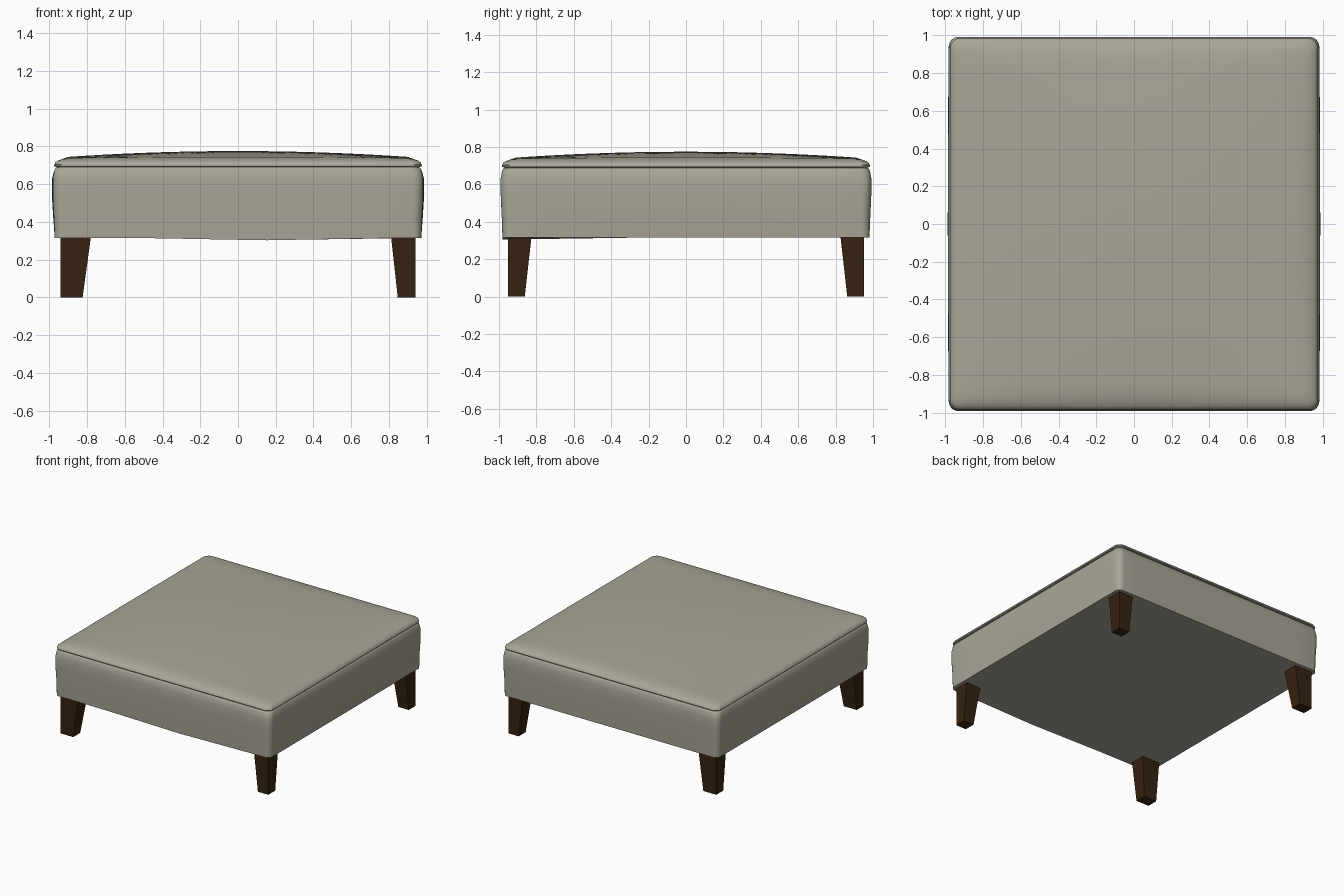
import bpy, bmesh, math

if "Cube" in bpy.data.objects:
    bpy.data.objects.remove(bpy.data.objects["Cube"], do_unlink=True)


def material(name, colour):
    m = bpy.data.materials.new(name)
    m.use_nodes = True
    m.diffuse_color = colour
    m.node_tree.nodes["Principled BSDF"].inputs["Base Color"].default_value = colour
    return m


fabric = material("beige upholstery", (0.40, 0.375, 0.31, 1))
wood = material("dark brown wood", (0.036, 0.016, 0.005, 1))
HALF_X, HALF_Y = 0.985, 0.995


def outline(inset, radius, sides=12, arc=6):
    """Rounded rectangle, counter-clockwise, with points along its straight sides."""
    hx, hy = HALF_X - inset, HALF_Y - inset
    arcs = []
    for k, (sx, sy) in enumerate([(1, 1), (-1, 1), (-1, -1), (1, -1)]):
        cx, cy = sx * (hx - radius), sy * (hy - radius)
        angles = [math.pi / 2 * (k + i / arc) for i in range(arc + 1)]
        arcs.append([(cx + radius * math.cos(a), cy + radius * math.sin(a)) for a in angles])
    points = []
    for k in range(4):
        (ax, ay), (bx, by) = arcs[k][-1], arcs[(k + 1) % 4][0]
        points += arcs[k]
        points += [(ax + (bx - ax) * i / sides, ay + (by - ay) * i / sides)
                   for i in range(1, sides)]
    return points


def loft(name, rings, mat, angle):
    """Skin closed rings of 3D points and cap both ends."""
    bm = bmesh.new()
    loops = [[bm.verts.new(p) for p in ring] for ring in rings]
    for low, high in zip(loops, loops[1:]):
        for i in range(len(low)):
            j = (i + 1) % len(low)
            bm.faces.new((low[i], low[j], high[j], high[i]))
    bm.faces.new(loops[0][::-1])
    bm.faces.new(loops[-1])
    bmesh.ops.recalc_face_normals(bm, faces=bm.faces)
    mesh = bpy.data.meshes.new(name)
    bm.to_mesh(mesh)
    bm.free()
    mesh.materials.append(mat)
    obj = bpy.data.objects.new(name, mesh)
    bpy.context.collection.objects.link(obj)
    mesh.shade_smooth()
    mesh.set_sharp_from_angle(angle=math.radians(angle))
    return obj


def band(inset, z, radius=0.05, bulge=0.0):
    """Ring whose long left and right sides swell outwards."""
    return [(x * (1 + bulge * (1 - y * y)), y, z) for x, y in outline(inset, radius)]


# Upholstered box, with its front lower edge sagging a little
hem = [(x, y, z - 0.013 * max(0, 1 - abs(x - 0.15) / 0.7) * max(0, -y))
       for x, y, z in band(0.014, 0.315, 0.04)]
loft("upholstered_box", [
    hem,
    band(0.010, 0.42, bulge=0.004),
    band(0.004, 0.55, bulge=0.006),
    band(0.004, 0.63, bulge=0.004),
    band(0.012, 0.675),
    band(0.020, 0.687),
    band(0.032, 0.692),
], fabric, 40)


# Padded top, domed towards the middle
def crown(inset, radius):
    return [(x, y, 0.737 + 0.038 * max(0, 1 - x * x) * max(0, 1 - y * y))
            for x, y in outline(inset, radius)]


rim = [band(0.034, 0.686), band(0.018, 0.692), band(0.012, 0.703), band(0.017, 0.714),
       band(0.030, 0.724), band(0.055, 0.733)]
loft("padded_top", rim + [crown(0.085 + 0.08 * i, 0.055 * (1 - i / 12)) for i in range(12)],
     fabric, 40)

# Seam cord between the box and the padded top
cord = bpy.data.curves.new("seam_cord", "CURVE")
cord.dimensions = "3D"
cord.bevel_depth = 0.006
cord.bevel_resolution = 2
points = outline(0.016, 0.05)
spline = cord.splines.new("POLY")
spline.points.add(len(points) - 1)
for p, (x, y) in zip(spline.points, points):
    p.co = (x, y, 0.699, 1)
spline.use_cyclic_u = True
cord.materials.append(fabric)
bpy.context.collection.objects.link(bpy.data.objects.new("seam_cord", cord))


# Tapered legs: the outer faces stay upright, the inner faces slope
def leg(name, sx, sy, width):
    def square(w, d, z):
        x, y = sx * 0.94, sy * 0.952
        return [(x, y, z), (x - sx * w, y, z), (x - sx * w, y - sy * d, z), (x, y - sy * d, z)]
    loft(name, [square(width * 0.72, 0.09, 0), square(width, 0.127, 0.33)], wood, 20)


for side, sx, width in (("left", 1, 0.13), ("right", -1, 0.162)):
    for end, sy in (("front", -1), ("back", 1)):
        leg(f"{end}_{side}_leg", sx, sy, width)
